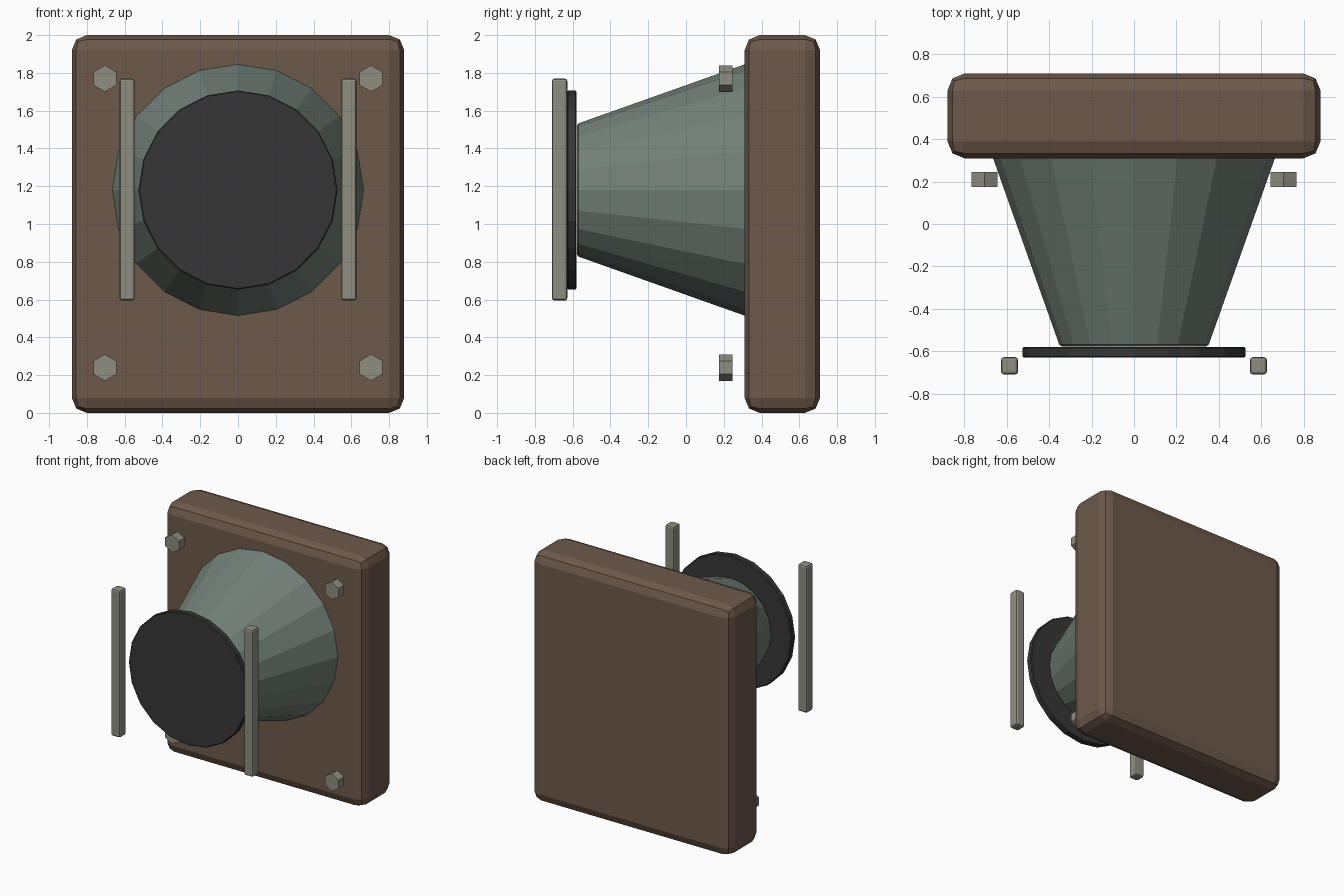
import bpy, bmesh
from math import radians
from mathutils import Matrix

if "Cube" in bpy.data.objects:
    bpy.data.objects.remove(bpy.data.objects["Cube"])


def material(name, rgb):
    m = bpy.data.materials.new(name)
    m.diffuse_color = (*rgb, 1)
    m.use_nodes = True
    m.node_tree.nodes["Principled BSDF"].inputs["Base Color"].default_value = m.diffuse_color
    return m


BROWN = material("brown_board", (0.155, 0.100, 0.070))
GREEN = material("grey_green", (0.170, 0.220, 0.190))
DARK = material("dark_rubber", (0.035, 0.037, 0.036))
METAL = material("pale_metal", (0.270, 0.270, 0.220))


def finish(name, bm, mat, bevel=0, segments=2):
    mesh = bpy.data.meshes.new(name)
    bm.to_mesh(mesh)
    bm.free()
    mesh.materials.append(mat)
    ob = bpy.data.objects.new(name, mesh)
    bpy.context.collection.objects.link(ob)
    if bevel:
        mod = ob.modifiers.new("bevel", 'BEVEL')
        mod.width = bevel
        mod.segments = segments
        mod.limit_method = 'ANGLE'
        mod.angle_limit = radians(40)
    return ob


def box(name, lo, hi, mat, bevel, segments=2):
    size = [b - a for a, b in zip(lo, hi)]
    mid = [(a + b) / 2 for a, b in zip(lo, hi)]
    bm = bmesh.new()
    bmesh.ops.create_cube(bm, size=1, matrix=Matrix.Translation(mid) @ Matrix.Diagonal((*size, 1)))
    return finish(name, bm, mat, bevel, segments)


def drum(name, x, z, y_front, y_back, r_front, r_back, sides, mat, bevel=0):
    # Round part lying along y, with a vertex pointing straight up
    bm = bmesh.new()
    place = Matrix.Translation((x, (y_front + y_back) / 2, z)) @ Matrix.Rotation(radians(90), 4, 'X')
    bmesh.ops.create_cone(bm, cap_ends=True, segments=sides, radius1=r_back, radius2=r_front,
                          depth=y_back - y_front, matrix=place)
    return finish(name, bm, mat, bevel, 1)


# Thick back board with rounded edges
box("back_board", (-0.88, 0.31, 0), (0.88, 0.71, 2), BROWN, 0.08)

# Tapered body and front disc
drum("tapered_body", 0, 1.18, -0.577, 0.33, 0.35, 0.672, 20, GREEN, 0.008)
drum("front_disc", 0, 1.18, -0.63, -0.58, 0.527, 0.527, 20, DARK, 0.006)

# Side bars and corner bolts, mirrored left and right
for side, s in (("left", -1), ("right", 1)):
    xs = sorted((s * 0.547, s * 0.627))
    box(f"{side}_bar", (xs[0], -0.71, 0.595), (xs[1], -0.628, 1.77), METAL, 0.014)
    for level, z in (("lower", 0.24), ("upper", 1.77)):
        drum(f"{side}_{level}_bolt", s * 0.705, z, 0.175, 0.245, 0.07, 0.07, 6, METAL)
